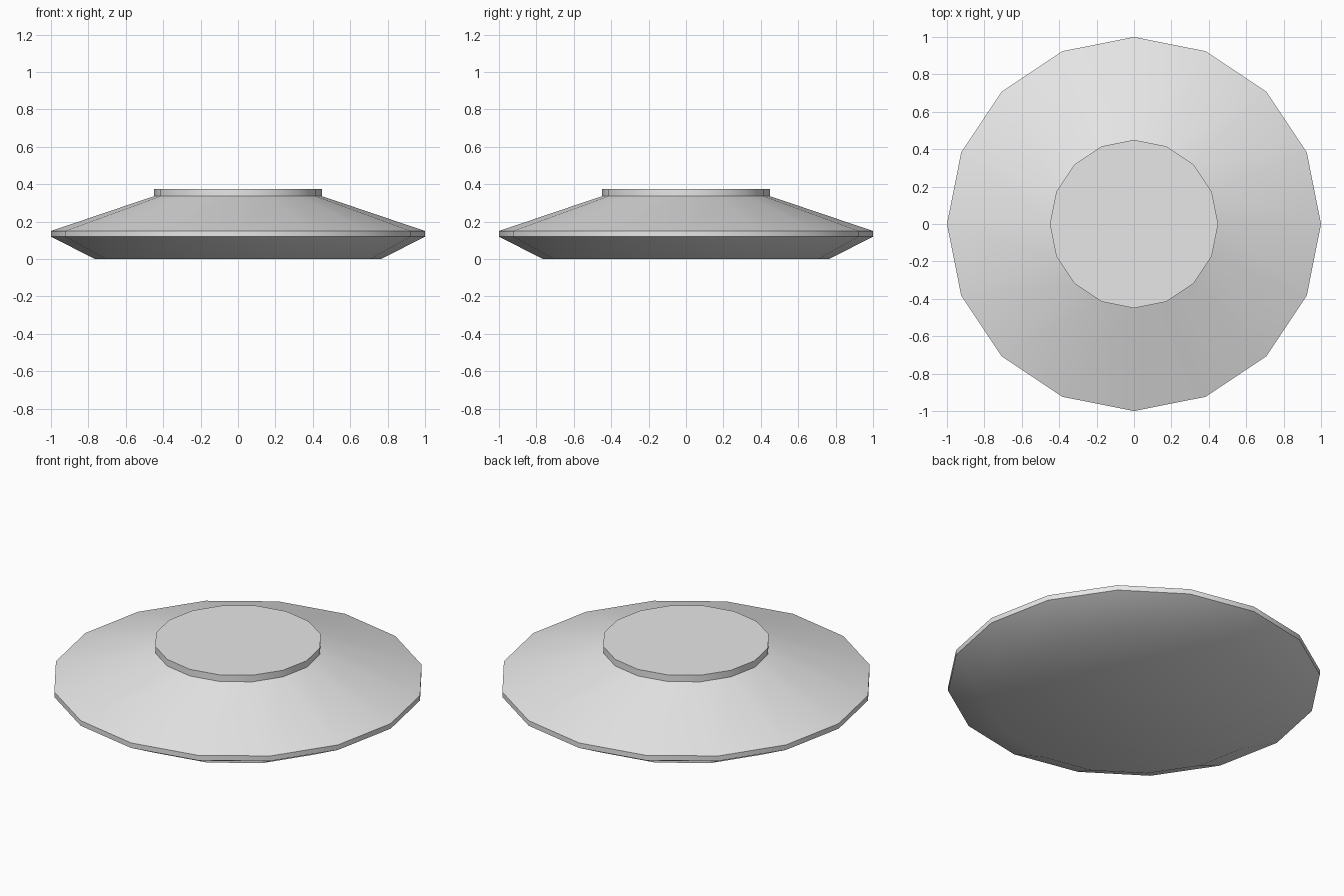
import bpy
import bmesh
from math import cos, sin, pi, radians

if "Cube" in bpy.data.objects:
    bpy.data.objects.remove(bpy.data.objects["Cube"], do_unlink=True)

SIDES = 16

# Single plain grey
grey = bpy.data.materials.new("light_grey")
grey.use_nodes = True
colour = (0.8, 0.8, 0.8, 1)
grey.diffuse_color = colour
grey.node_tree.nodes["Principled BSDF"].inputs["Base Color"].default_value = colour

# Outline as (radius, height): base, rim bottom, rim top, collar, flat top
profile = [(0.765, 0), (1, 0.12), (1, 0.15), (0.45, 0.336), (0.45, 0.375)]


def lathe(name, outline, material):
    """Turn an outline into a closed, faceted solid of revolution."""
    bm = bmesh.new()
    rings = [[bm.verts.new((r * cos(2 * pi * i / SIDES), r * sin(2 * pi * i / SIDES), z))
              for i in range(SIDES)] for r, z in outline]
    for low, high in zip(rings, rings[1:]):
        for i in range(SIDES):
            j = (i + 1) % SIDES
            bm.faces.new((low[i], low[j], high[j], high[i]))
    bm.faces.new(rings[0][::-1])
    bm.faces.new(rings[-1])
    mesh = bpy.data.meshes.new(name)
    bm.to_mesh(mesh)
    bm.free()
    mesh.materials.append(material)
    obj = bpy.data.objects.new(name, mesh)
    bpy.context.collection.objects.link(obj)
    return obj


# Disc body with its raised collar
body = lathe("disc_body", profile, grey)
bpy.ops.object.select_all(action="DESELECT")
body.select_set(True)
bpy.context.view_layer.objects.active = body
bpy.ops.object.shade_smooth_by_angle(angle=radians(30))
